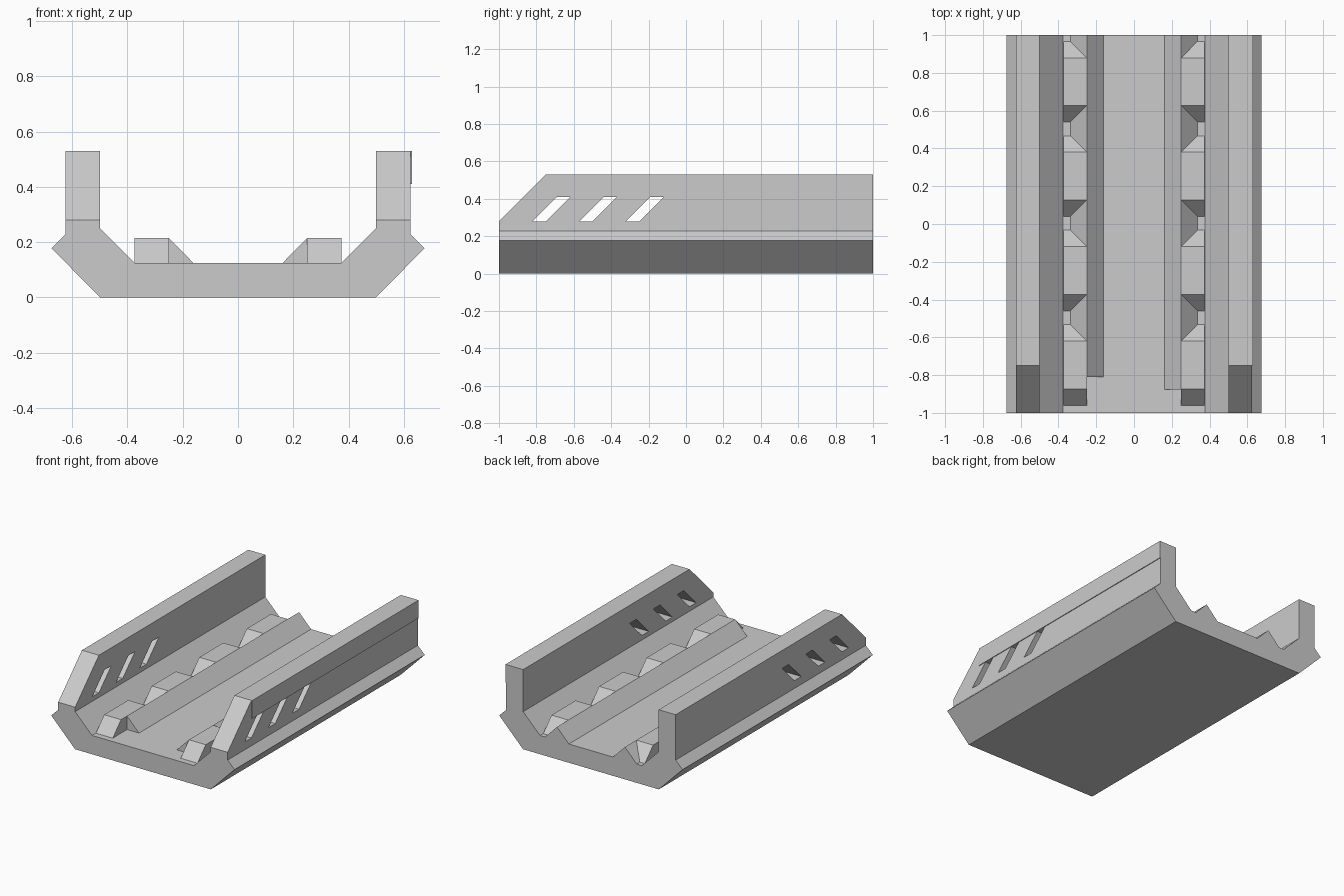
import bpy
import bmesh
from mathutils import Vector

default_cube = bpy.data.objects.get("Cube")
if default_cube:
    bpy.data.objects.remove(default_cube, do_unlink=True)

grey = bpy.data.materials.new("plain grey")
grey.use_nodes = True
grey.diffuse_color = (0.6, 0.6, 0.6, 1)
grey.node_tree.nodes["Principled BSDF"].inputs["Base Color"].default_value = grey.diffuse_color


def prism(name, profile, axis, start, end):
    """Extrude a closed profile along x (profile is y, z) or along y (profile is x, z)."""
    bm = bmesh.new()
    if axis == "x":
        points = [Vector((start, a, b)) for a, b in profile]
        travel = Vector((end - start, 0, 0))
    else:
        points = [Vector((a, start, b)) for a, b in profile]
        travel = Vector((0, end - start, 0))
    cap = bm.faces.new([bm.verts.new(p) for p in points])
    grown = bmesh.ops.extrude_face_region(bm, geom=[cap], use_keep_orig=True)["geom"]
    bmesh.ops.translate(bm, vec=travel, verts=[g for g in grown if isinstance(g, bmesh.types.BMVert)])
    bmesh.ops.recalc_face_normals(bm, faces=bm.faces)
    mesh = bpy.data.meshes.new(name)
    bm.to_mesh(mesh)
    bm.free()
    mesh.materials.append(grey)
    obj = bpy.data.objects.new(name, mesh)
    bpy.context.collection.objects.link(obj)
    return obj


FLOOR, SILL, SLOT_TOP, TOP = 0.125, 0.28, 0.41, 0.53
PEAK = 0.215

# Trough with flared lower sides and chamfered inner corners
half = [(0.5, 0), (0.675, 0.178), (0.624, 0.228), (0.624, SILL),
        (0.499, SILL), (0.499, 0.25), (0.375, FLOOR)]
prism("trough", half + [(-x, z) for x, z in reversed(half)], "y", -1, 1)

# Side wall outline: sloped front, with slanted slots open down to the sill
wall = [(-1, SILL)]
for i in range(3):
    y = -0.82 + 0.25 * i
    wall += [(y, SILL), (y + 0.13, SLOT_TOP), (y + 0.2, SLOT_TOP), (y + 0.07, SILL)]
wall += [(1, SILL), (1, TOP), (-0.75, TOP)]

for side, label, ridge_start in ((1, "left", -0.875), (-1, "right", -0.81)):
    prism(label + "_wall", wall, "x", side * 0.499, side * 0.624)

    # Pointed rail running along the floor
    ridge = [(side * 0.162, FLOOR), (side * 0.25, PEAK), (side * 0.337, FLOOR)]
    prism(label + "_floor_rail", ridge, "y", ridge_start, 1)

    # Row of blocks with sloped ends beside the rail
    for i in range(4):
        y = -0.96 + 0.5 * i
        block = [(y, FLOOR), (y + 0.087, PEAK), (y + 0.34, PEAK), (y + 0.427, FLOOR)]
        prism(f"{label}_rail_block_{i + 1}", block, "x", side * 0.25, side * 0.374)

# Thin outer band along the top of one wall
band = [(-0.75, SLOT_TOP), (1, SLOT_TOP), (1, TOP), (-0.75, TOP)]
prism("left_wall_band", band, "x", 0.624, 0.629)
